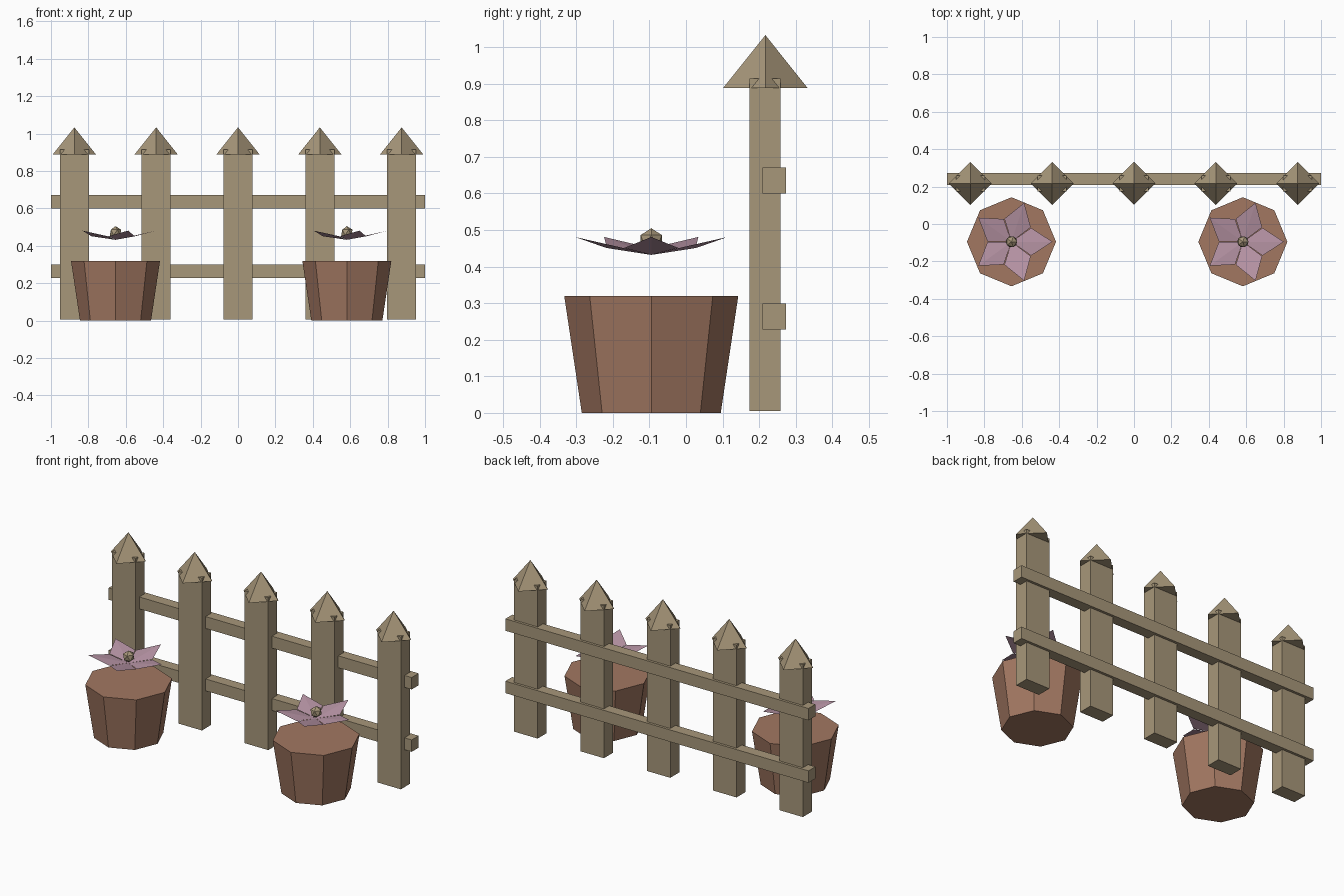
import bpy, bmesh, math
from mathutils import Matrix, Vector

if "Cube" in bpy.data.objects:
    bpy.data.objects.remove(bpy.data.objects["Cube"])


def material(name, rgb):
    m = bpy.data.materials.new(name)
    m.diffuse_color = (*rgb, 1)
    m.use_nodes = True
    m.node_tree.nodes["Principled BSDF"].inputs["Base Color"].default_value = m.diffuse_color
    return m


WOOD = material("weathered wood", (0.39, 0.31, 0.195))
CLAY = material("terracotta clay", (0.36, 0.185, 0.12))
PETAL = material("mauve petal", (0.48, 0.30, 0.38))


def finish(name, bm, mat):
    me = bpy.data.meshes.new(name)
    bm.to_mesh(me)
    bm.free()
    me.materials.append(mat)
    ob = bpy.data.objects.new(name, me)
    bpy.context.collection.objects.link(ob)
    return ob


def box(name, lo, hi, mat):
    lo, hi = Vector(lo), Vector(hi)
    bm = bmesh.new()
    bmesh.ops.create_cube(bm, size=1, matrix=Matrix.Translation((lo + hi) / 2)
                          @ Matrix.Diagonal((*(hi - lo), 1)))
    return finish(name, bm, mat)


def cone(name, x, y, z0, z1, r0, r1, sides, mat):
    # vertices lie on the x and y axes
    bm = bmesh.new()
    bmesh.ops.create_cone(bm, cap_ends=True, segments=sides, radius1=r0, radius2=r1,
                          depth=z1 - z0, matrix=Matrix.Translation((x, y, (z0 + z1) / 2)))
    bmesh.ops.remove_doubles(bm, verts=bm.verts, dist=1e-5)
    return finish(name, bm, mat)


# Fence pickets with diamond-set pyramid caps
for i in range(5):
    x = (i - 2) * 0.4375
    box(f"picket_{i + 1}", (x - 0.0775, 0.174, 0.005), (x + 0.0775, 0.259, 0.914), WOOD)
    cone(f"picket_cap_{i + 1}", x, 0.217, 0.889, 1.033, 0.115, 0, 4, WOOD)

# Horizontal rails on the back of the pickets
for name, z in (("lower_rail", 0.228), ("upper_rail", 0.60)):
    box(name, (-1, 0.209, z), (1, 0.274, z + 0.071), WOOD)


def flower(side, x, y):
    # five folded petals rising outwards from a low centre
    bm = bmesh.new()
    for k in range(5):
        turn = Matrix.Translation((x, y, 0)) @ Matrix.Rotation(k * math.tau / 5, 4, 'Z')
        base, left, tip, right = [bm.verts.new(turn @ Vector(p)) for p in (
            (0, 0, 0.432), (0.105, 0.074, 0.451), (0.219, 0, 0.481), (0.105, -0.074, 0.451))]
        bm.faces.new((base, tip, left))
        bm.faces.new((base, right, tip))
    finish(side + "_flower_petals", bm, PETAL)
    # faceted flower centre
    bm = bmesh.new()
    bmesh.ops.create_icosphere(bm, subdivisions=1, radius=0.034,
                               matrix=Matrix.Translation((x, y, 0.471)))
    finish(side + "_flower_centre", bm, WOOD)


# Octagonal pots, each with a flower
for side, x in (("left", -0.655), ("right", 0.582)):
    cone(side + "_pot", x, -0.095, 0, 0.32, 0.19, 0.238, 8, CLAY)
    flower(side, x, -0.095)
